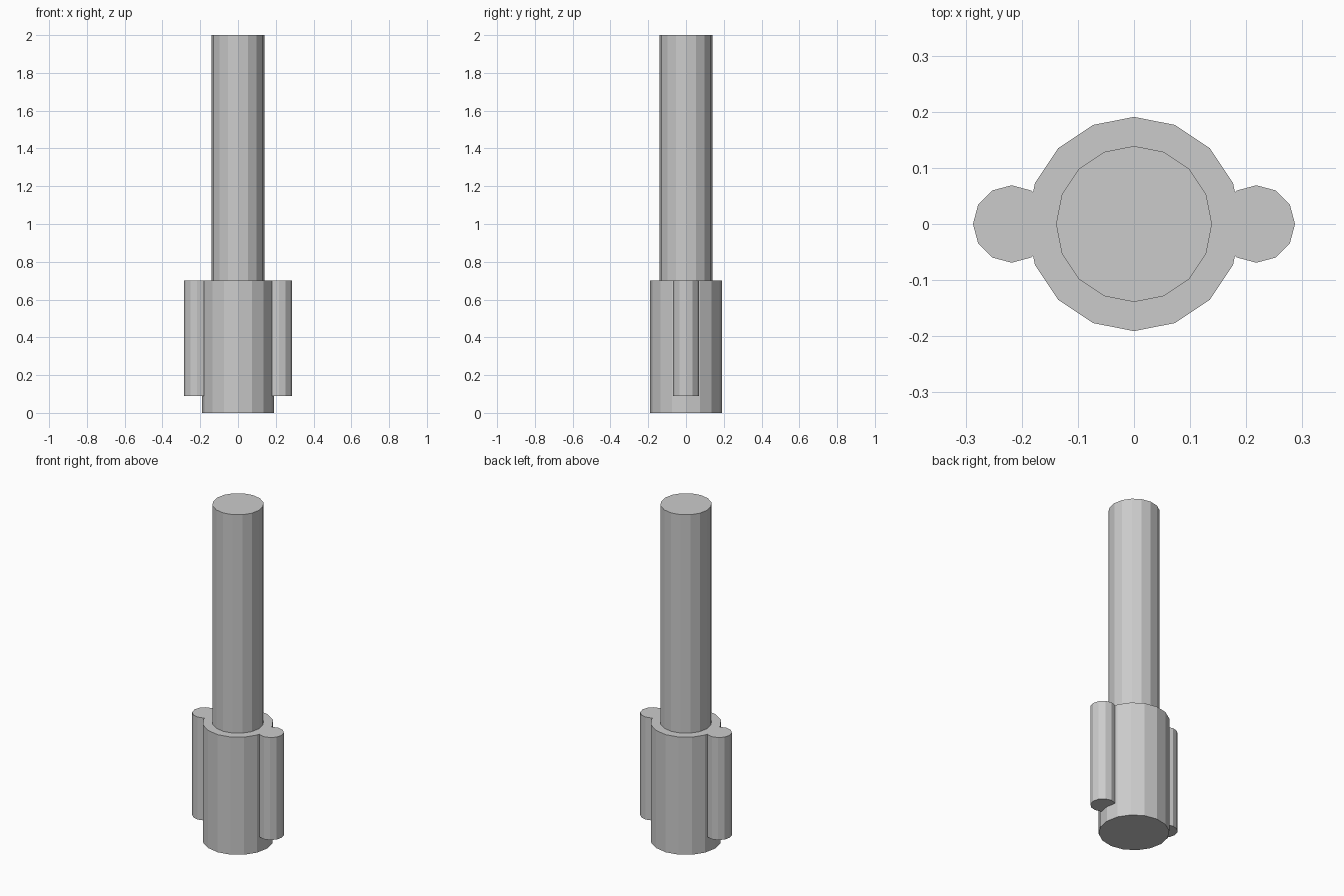
import bpy

if "Cube" in bpy.data.objects:
    bpy.data.objects.remove(bpy.data.objects["Cube"])


def cylinder(name, sides, radius, z0, z1, x=0.0):
    """Upright flat-shaded cylinder between two heights."""
    bpy.ops.mesh.primitive_cylinder_add(
        vertices=sides, radius=radius, depth=z1 - z0,
        location=(x, 0, (z0 + z1) / 2))
    obj = bpy.context.object
    obj.name = name
    return obj


# Thick base and the slim shaft standing on it
cylinder("base_sleeve", 16, 0.191, 0.0, 0.70)
cylinder("shaft", 16, 0.139, 0.70, 2.0)

# Side lugs, sunk into the sleeve on both sides
for side, x in (("left", -0.218), ("right", 0.218)):
    cylinder(side + "_lug", 12, 0.069, 0.09, 0.70, x)
